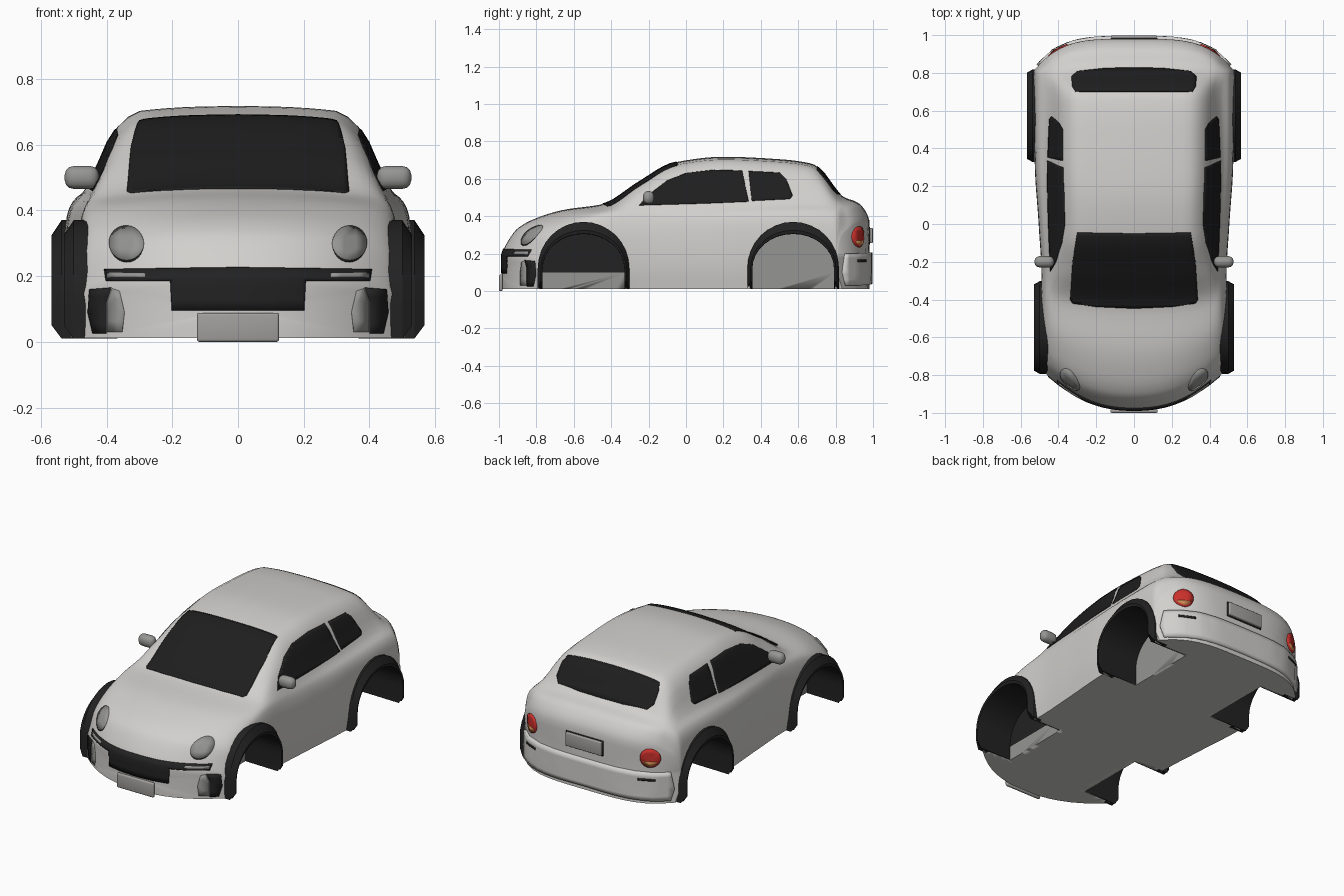
import bpy, bmesh, math
from mathutils import Vector
from mathutils.bvhtree import BVHTree

if "Cube" in bpy.data.objects:
    bpy.data.objects.remove(bpy.data.objects["Cube"])


def material(name, rgb):
    m = bpy.data.materials.new(name)
    m.diffuse_color = (*rgb, 1)
    m.use_nodes = True
    m.node_tree.nodes["Principled BSDF"].inputs["Base Color"].default_value = m.diffuse_color
    return m


PAINT = material("body_paint", (0.64, 0.63, 0.61))
BLACK = material("black_trim", (0.016, 0.016, 0.016))
GLASS = material("dark_glass", (0.013, 0.013, 0.013))
LAMP = material("lamp_grey", (0.30, 0.30, 0.29))
PLATE = material("plate_grey", (0.36, 0.35, 0.34))
RED = material("tail_red", (0.60, 0.03, 0.025))
ORANGE = material("signal_orange", (0.60, 0.25, 0.08))


def make(name, bm, *mats, angle=35):
    me = bpy.data.meshes.new(name)
    bmesh.ops.recalc_face_normals(bm, faces=bm.faces)
    bm.to_mesh(me)
    ob = bpy.data.objects.new(name, me)
    bpy.context.collection.objects.link(ob)
    for m in mats:
        me.materials.append(m)
    bpy.ops.object.select_all(action='DESELECT')
    ob.select_set(True)
    bpy.context.view_layer.objects.active = ob
    bpy.ops.object.shade_smooth_by_angle(angle=math.radians(angle))
    return ob


def curve(*p):
    """Monotone smooth curve through (position, value) points."""
    d = [(b[1] - a[1]) / (b[0] - a[0]) for a, b in zip(p, p[1:])]
    m = [d[0]] + [0 if a * b <= 0 else 2 * a * b / (a + b) for a, b in zip(d, d[1:])] + [d[-1]]

    def f(y):
        i = max([k for k in range(len(p) - 1) if p[k][0] <= y], default=0)
        h = p[i + 1][0] - p[i][0]
        t = (y - p[i][0]) / h
        return ((2*t**3 - 3*t*t + 1) * p[i][1] + (t**3 - 2*t*t + t) * h * m[i]
                + (3*t*t - 2*t**3) * p[i + 1][1] + (t**3 - t*t) * h * m[i + 1])
    return f


# Body shape curves along the length
top = curve((-.985, .20), (-.97, .235), (-.9, .335), (-.8, .39), (-.65, .435), (-.47, .46),
            (-.43, .47), (-.25, .585), (-.06, .688), (.2, .718), (.5, .705), (.67, .682),
            (.71, .66), (.84, .505), (.92, .472), (.965, .42), (.98, .38))
roof_x = curve((-.985, .36), (-.8, .38), (-.45, .405), (-.05, .35), (.3, .36), (.68, .36), (.84, .40), (.98, .43))
belt_z = curve((-.985, .165), (-.9, .29), (-.8, .345), (-.6, .40), (-.4, .43), (.3, .46), (.7, .47), (.84, .45), (.98, .33))
belt_x = curve((-.985, .45), (-.6, .46), (-.3, .455), (.3, .46), (.7, .45), (.84, .47), (.98, .48))
side_x = curve((-.985, .485), (-.6, .495), (-.3, .49), (0, .505), (.3, .525), (.6, .53), (.98, .53))
bow = curve((-.985, .21), (-.6, .1), (-.3, .03), (0, 0), (.5, 0), (.7, -.03), (.84, -.06), (.98, -.17))


def section(y):
    zt, xr, zb, xb, xs = top(y), roof_x(y), belt_z(y), belt_x(y), side_x(y)
    p = [(0, zt), (.55 * xr, zt - .004), (xr, zt - .022), (xb, zb), (xs - .015, zb * .9),
         (xs, zb * .68), (xs, zb * .3), (xs - .02, .012)]
    for _ in range(2):  # corner cutting
        q = [p[0]]
        for a, b in zip(p, p[1:]):
            q += [(a[0] * .75 + b[0] * .25, a[1] * .75 + b[1] * .25),
                  (a[0] * .25 + b[0] * .75, a[1] * .25 + b[1] * .75)]
        p = q + [p[-1]]
    p += [(p[-1][0] * k / 8, .012) for k in range(7, -1, -1)]  # flat floor
    return p + [(-x, z) for x, z in reversed(p[1:-1])]


def place(y, x, z):
    k = (abs(x) / .485) ** 2.3 if y < 0 else (abs(x) / .53) ** 4
    return Vector((x, y + bow(y) * k, z))


# Body: lofted sections with bowed end caps
bm = bmesh.new()
N = 80
ys = [-.985 + 1.965 * (s - .1 * math.sin(2 * math.pi * s)) for s in (i / N for i in range(N + 1))]
stations = [(ys[0], k) for k in (.2, .4, .6, .8)] + [(y, 1) for y in ys] + [(ys[-1], k) for k in (.8, .6, .4, .2)]
rings = []
for y, k in stations:
    zc = top(y) / 2
    rings.append([bm.verts.new(place(y, x * k, zc + (z - zc) * k)) for x, z in section(y)])
n = len(rings[0])
for a, b in zip(rings, rings[1:]):
    for i in range(n):
        bm.faces.new((a[i], a[(i + 1) % n], b[(i + 1) % n], b[i]))
for y, r in ((ys[0], rings[0]), (ys[-1], rings[-1])):
    c = bm.verts.new((0, y, top(y) / 2))
    for i in range(n):
        bm.faces.new((r[i], r[(i + 1) % n], c))
bmesh.ops.recalc_face_normals(bm, faces=bm.faces)
tree = BVHTree.FromBMesh(bm)
body = make("body", bm, PAINT, BLACK, LAMP, angle=40)


def arch(y, a, h, z0, zc=.12, seg=16):
    arc = [(y - a * math.cos(math.pi * i / seg), zc + h * math.sin(math.pi * i / seg)) for i in range(seg + 1)]
    return [(y - a, z0)] + arc + [(y + a, z0)]


# Wheel wells cut into the body
WHEELS = (("front", -.548, .53), ("rear", .573, .567))
WELL = .28
bm = bmesh.new()
for s in (-1, 1):
    for label, yc, out in WHEELS:
        pr = arch(yc, .224, .191, -.1)
        a, b = ([bm.verts.new((s * x, y, z)) for y, z in pr] for x in (WELL, .8))
        bm.faces.new(a)
        bm.faces.new(b)
        for i in range(len(a)):
            j = (i + 1) % len(a)
            bm.faces.new((a[i], a[j], b[j], b[i]))
bmesh.ops.bisect_plane(bm, geom=bm.verts[:] + bm.edges[:] + bm.faces[:], plane_co=(0, 0, .1), plane_no=(0, 0, 1))
for f in bm.faces:
    c = f.calc_center_median()
    f.material_index = 1 if c.y < 0 and c.z > .1 else 2
cutter = make("well_cutter", bm, PAINT, BLACK, LAMP)
cutter.hide_render = True
mod = body.modifiers.new("wells", 'BOOLEAN')
mod.operation, mod.solver, mod.object = 'DIFFERENCE', 'EXACT', cutter
bpy.context.view_layer.objects.active = body
bpy.ops.object.modifier_apply(modifier=mod.name)
bpy.data.objects.remove(cutter)

# Black wheel arch flares with their linings
for label, yc, out in WHEELS:
    bm = bmesh.new()
    for s in (-1, 1):
        loops = [[bm.verts.new((s * x, y, z)) for y, z in arch(yc, a, h, z0)] for x, a, h, z0 in
                 ((WELL + .002, .220, .187, .012), (out - .03, .218, .185, .01), (out - .003, .219, .187, .05),
                  (out, .228, .205, .05), (out - .03, .245, .25, .01), (.44, .245, .25, .01), (.44, .224, .191, .01))]
        for a, b in zip(loops, loops[1:] + loops[:1]):
            for i in range(len(a) - 1):
                bm.faces.new((a[i], a[i + 1], b[i + 1], b[i]))
        for e in (0, -1):
            bm.faces.new([l[e] for l in loops])
    make(label + "_wheel_arches", bm, BLACK, angle=25)

# Plates draped on the body along a viewing direction
VIEWS = {'front': lambda u, v: ((u, -3, v), (0, 1, 0)), 'back': lambda u, v: ((u, 3, v), (0, -1, 0)),
         'side': lambda u, v: ((3, u, v), (-1, 0, 0)), 'top': lambda u, v: ((u, v, 3), (0, 0, -1))}


def drape(name, view, pts, mat, off=.0045, mirror=False, step=.03):
    bm = bmesh.new()
    bm.faces.new([bm.verts.new((u, v, 0)) for u, v in pts])
    for ax in (0, 1):
        lo, hi = min(p[ax] for p in pts), max(p[ax] for p in pts)
        no = (1, 0, 0) if ax == 0 else (0, 1, 0)
        cnt = max(1, round((hi - lo) / step))
        for i in range(1, cnt):
            d = lo + (hi - lo) * i / cnt + .0003
            bmesh.ops.bisect_plane(bm, geom=bm.verts[:] + bm.edges[:] + bm.faces[:],
                                   plane_co=Vector(no) * d, plane_no=no)
    for v in bm.verts[:]:
        o, d = VIEWS[view](v.co.x, v.co.y)
        hit = tree.ray_cast(Vector(o), Vector(d))[0]
        if hit:
            v.co = hit
        else:
            bm.verts.remove(v)
    ob = make(name, bm, mat)
    sol = ob.modifiers.new("thickness", 'SOLIDIFY')
    sol.thickness, sol.offset = off * 2, 0
    if mirror:
        ob.modifiers.new("both_sides", 'MIRROR')
    return ob


def sym(half):  # mirror a half outline across x = 0
    return half + [(-x, v) for x, v in reversed(half) if x > 0]


def disc(u, v, ru, rv, a0=0, a1=360, seg=24):
    return [(u + ru * math.cos(math.radians(a0 + (a1 - a0) * i / seg)),
             v + rv * math.sin(math.radians(a0 + (a1 - a0) * i / seg))) for i in range(seg + (a1 - a0 < 360))]


def box(u0, u1, v0, v1):
    return [(u0, v0), (u1, v0), (u1, v1), (u0, v1)]


# Windows
drape("windscreen", 'top', sym([(0, -.447), (.2, -.438), (.325, -.42), (.338, -.40), (.325, -.2), (.30, -.045), (0, -.05)]), GLASS, off=.003, step=.02)
drape("rear_window", 'top', sym([(0, .70), (.31, .70), (.328, .73), (.33, .78), (.30, .808), (.15, .824), (0, .827)]), GLASS, off=.003, step=.02)
drape("door_windows", 'side', [(-.25, .458), (.1, .468), (.335, .478), (.30, .643), (.15, .647), (0, .63), (-.1, .59), (-.2, .515)], GLASS, off=.003, mirror=True, step=.02)
drape("quarter_windows", 'side', [(.352, .482), (.555, .492), (.57, .51), (.535, .60), (.50, .632), (.335, .64)], GLASS, off=.003, mirror=True, step=.02)

# Front face: grille, intakes and lamps
drape("grille", 'front', sym([(0, .095), (.2, .095), (.205, .185), (.40, .185), (.405, .22), (0, .226)]), BLACK)
drape("side_intakes", 'front', [(.40, .025), (.44, .025), (.455, .09), (.45, .16), (.385, .165), (.40, .12)], BLACK, mirror=True)
drape("intake_panels", 'front', [(.352, .03), (.397, .03), (.397, .12), (.382, .162), (.36, .155), (.345, .09)], LAMP, off=.003, mirror=True)
drape("fog_lamps", 'front', box(.28, .395, .194, .208), LAMP, off=.007, mirror=True)
drape("headlamp_rims", 'front', disc(.338, .294, .050, .052), BLACK, off=.003, mirror=True)
drape("headlamps", 'front', disc(.338, .299, .052, .051), LAMP, off=.006, mirror=True)

# Rear face: bumper, tail lamps and reflectors
drape("rear_bumper", 'back', sym([(0, .04), (.3, .035), (.49, .03), (.505, .10), (.49, .20), (.3, .205), (0, .205)]), PAINT, off=.016)
drape("tail_lamps", 'back', disc(.40, .29, .05, .056), RED, off=.008, mirror=True)
drape("rear_signals", 'back', disc(.40, .285, .038, .042, 200, 340), ORANGE, off=.011, mirror=True)
drape("rear_reflectors", 'back', box(.34, .43, .155, .168), BLACK, off=.0185, mirror=True)
drape("rear_plate_recess", 'back', box(-.125, .125, .25, .343), BLACK, off=.004)


# Number plates and mirrors
def block(name, loc, size, mat, bevel):
    bm = bmesh.new()
    bmesh.ops.create_cube(bm, size=1)
    for v in bm.verts:
        v.co = Vector(v.co[i] * size[i] + loc[i] for i in range(3))
    bmesh.ops.bevel(bm, geom=bm.edges[:], offset=bevel, segments=3, profile=.5, affect='EDGES')
    return make(name, bm, mat, angle=50)


block("front_plate", (0, -.99, .044), (.25, .02, .088), PLATE, .008)
block("rear_plate", (0, .985, .297), (.24, .028, .082), PLATE, .005)
block("mirror_housings", (.475, -.2, .50), (.105, .06, .07), LAMP, .028).modifiers.new("both_sides", 'MIRROR')
block("mirror_stems", (.43, -.195, .48), (.07, .03, .025), BLACK, .008).modifiers.new("both_sides", 'MIRROR')
